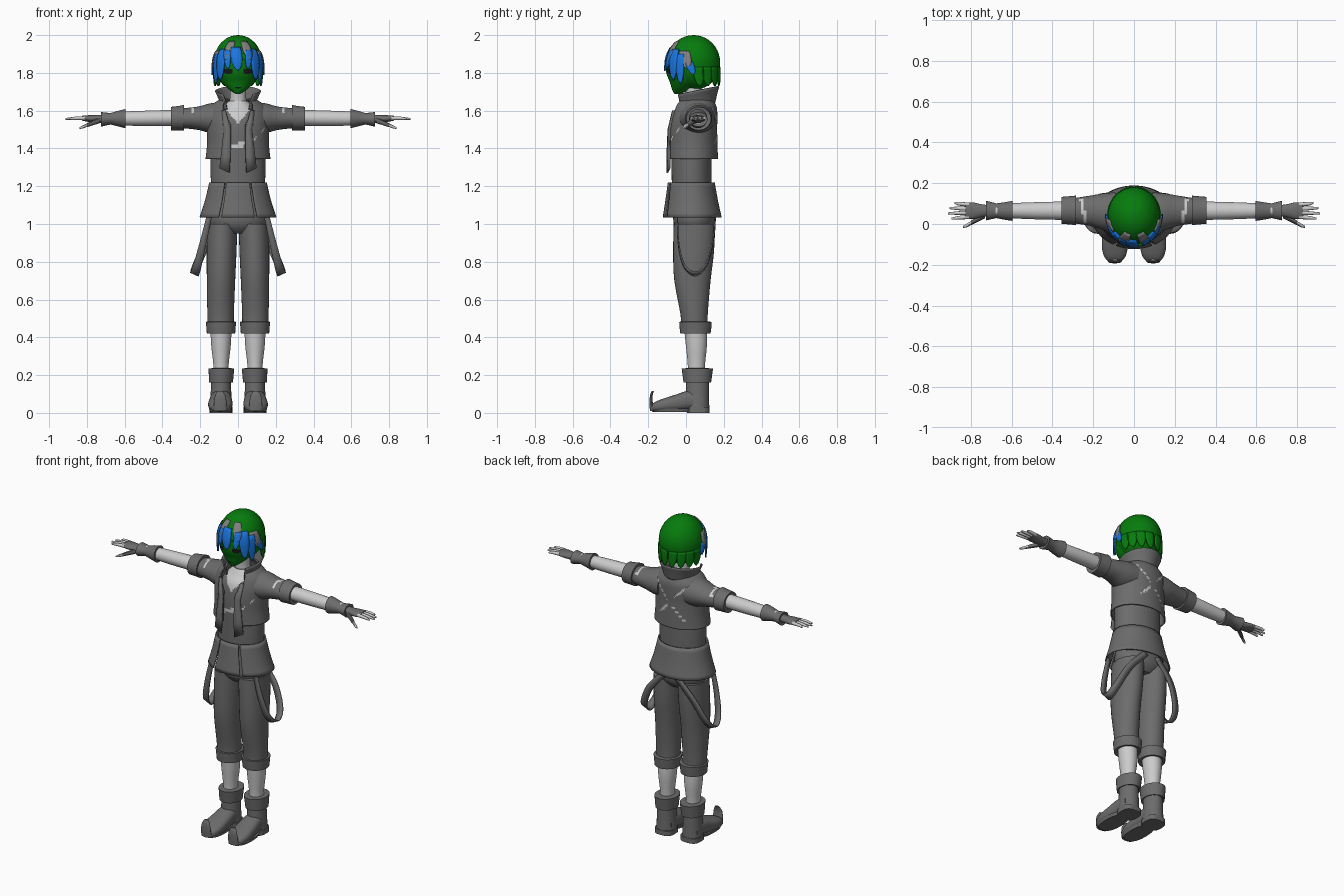
import bpy, bmesh, math
from mathutils import Vector

if "Cube" in bpy.data.objects:
    bpy.data.objects.remove(bpy.data.objects["Cube"])


def material(name, rgb):
    m = bpy.data.materials.new(name)
    m.use_nodes = True
    m.diffuse_color = (*rgb, 1)
    m.node_tree.nodes["Principled BSDF"].inputs["Base Color"].default_value = (*rgb, 1)
    return m


GREY = material("cloth grey", (0.15, 0.15, 0.15))
LIGHT = material("light grey", (0.6, 0.6, 0.6))
GREEN = material("green", (0.002, 0.2, 0.004))
BLUE = material("blue", (0.01, 0.18, 0.75))
DARK = material("eye black", (0.01, 0.01, 0.01))
PATCH = material("hair grey", (0.22, 0.22, 0.22))
parts = []


def refine(rows, steps):
    """Smooth interpolation through a list of number tuples."""
    out = []
    for i in range(len(rows) - 1):
        a, b, c, d = (rows[min(max(i + k, 0), len(rows) - 1)] for k in (-1, 0, 1, 2))
        for s in range(steps):
            t = s / steps
            out.append(tuple(q + t / 2 * (r - p + t * (2 * p - 5 * q + 4 * r - e + t * (3 * (q - r) + e - p)))
                             for p, q, r, e in zip(a, b, c, d)))
    return out + [rows[-1]]


def sheet(name, mats, rows, wrap=False, caps=False, thick=0, mirror=False, rule=None):
    """Grid surface through rows of points."""
    bm = bmesh.new()
    grid = [[bm.verts.new(p) for p in row] for row in rows]
    n = len(grid[0])
    for r, s in zip(grid, grid[1:]):
        for j in range(n if wrap else n - 1):
            k = (j + 1) % n
            bm.faces.new((r[j], r[k], s[k], s[j]))
    if caps:
        bm.faces.new(grid[0])
        bm.faces.new(grid[-1])
    bmesh.ops.recalc_face_normals(bm, faces=bm.faces)
    if rule:
        for f in bm.faces:
            f.material_index = rule(f.calc_center_median())
    me = bpy.data.meshes.new(name)
    bm.to_mesh(me)
    bm.free()
    for m in mats if isinstance(mats, list) else [mats]:
        me.materials.append(m)
    ob = bpy.data.objects.new(name, me)
    bpy.context.collection.objects.link(ob)
    if thick:
        mod = ob.modifiers.new("thickness", 'SOLIDIFY')
        mod.thickness, mod.offset = thick, 0
    if mirror:
        ob.modifiers.new("mirror", 'MIRROR')
    parts.append(ob)
    return ob


def loft(name, mats, rings, axis='z', segs=32, arc=None, steps=3, power=2, tilt=0, caps=True, **kw):
    """Rings are (position, centre a, centre b, radius a, radius b) along an axis."""
    rows = []
    for t, a, b, ra, rb in refine(rings, steps):
        lo, hi = arc(t) if arc else (0, 360)
        row = []
        for j in range(segs + 1 if arc else segs):
            w = math.radians(lo + (hi - lo) * j / segs)
            c, s = (math.copysign(abs(v) ** (2 / power), v) for v in (math.cos(w), math.sin(w)))
            u, v = a + ra * c, b + rb * s
            row.append({'z': (u, v, t + tilt * (v - b)), 'x': (t, u, v), 'y': (u, t, v)}[axis])
        rows.append(row)
    return sheet(name, mats, rows, wrap=not arc, caps=caps and not arc, **kw)


def tube(name, mat, points, **kw):
    """Round tapered limb along x; points are (x, y, z, radius)."""
    return loft(name, mat, [(x, y, z, r, r) for x, y, z, r in points], 'x', 10, mirror=True, **kw)


# Head: skull of hair, face with painted eyes and mouth
def face_rule(p):
    if p.y < 0 and ((abs(p.x) - .052) / .026) ** 2 + ((p.z - 1.81) / .016) ** 2 < 1:
        return 1
    return int(p.y < 0 and abs(p.x) < .014 and abs(p.z - 1.722) < .0035)


skull = [(1.855 - .145 * math.cos(math.pi * i / 20), 0, .04,
          .128 * math.sin(math.pi * i / 20) + .0005, .14 * math.sin(math.pi * i / 20) + .0005) for i in range(21)]
loft("hair_cap", GREEN, skull, steps=1, segs=40)
loft("face", [GREEN, DARK], [(1.688, 0, -.047, .012, .014), (1.71, 0, -.028, .045, .045),
     (1.75, 0, -.005, .086, .08), (1.8, 0, 0, .108, .104), (1.87, 0, .005, .115, .115)],
     segs=96, steps=10, rule=face_rule)


# Hair locks: tapered strips that hang over the skull
def lock(name, mat, a0, z0, a1, z1, width, lift=1.05):
    rows = []
    for i in range(9):
        t = i / 8
        z = z0 + (z1 - z0) * t
        r = math.sqrt(max(.05, 1 - (max(z - 1.85, (1.85 - z) * .45) / .15) ** 2)) * (lift + .04 * t)
        w = width * (.75 + t) * (1 - t) ** .7 + .3
        row = []
        for k in (-1, -.5, 0, .5, 1):
            g = math.radians(a0 + (a1 - a0) * t + w * k)
            row.append((.128 * r * math.sin(g), .04 - .14 * r * math.cos(g), z))
        rows.append(row)
    sheet(name, mat, rows, thick=.008)


lock("fringe_centre", BLUE, -6, 1.935, 0, 1.81, 16)
for side, word in ((1, "left"), (-1, "right")):
    for i, (a0, z0, a1, z1, w) in enumerate(((27, 1.92, 22, 1.82, 9), (42, 1.925, 44, 1.76, 14),
                                             (60, 1.90, 62, 1.74, 11), (80, 1.86, 90, 1.79, 10))):
        lock(f"fringe_{word}_{i}", BLUE, side * a0, z0, side * a1, z1, w)
    for i, (a0, z0, a1, z1, w) in enumerate(((22, 1.965, 28, 1.87, 15), (68, 1.915, 78, 1.82, 16))):
        lock(f"grey_lock_{word}_{i}", PATCH, side * a0, z0, side * a1, z1, w, 1.03)
    for i, a in enumerate((100, 120, 142, 165)):
        lock(f"nape_lock_{word}_{i}", GREEN, side * a, 1.83, side * (a + 4), 1.73, 14, 1.0)

# Neck and shirt with a bare V at the chest and a pale slash
loft("neck", LIGHT, [(1.58, 0, .045, .055, .055), (1.65, 0, .045, .044, .045), (1.75, 0, .035, .044, .045)])


def shirt_rule(p):
    bare = p.z > 1.53 + abs(p.x) * 1.2
    slash = -.05 < p.x < .08 and abs(p.z - 1.415 - .25 * p.x) < .012
    return int(p.y < .04 and (bare or slash))


loft("shirt", [GREY, LIGHT], [(1.19, 0, .03, .143, .105), (1.32, 0, .03, .145, .106), (1.48, 0, .03, .14, .105),
     (1.57, 0, .04, .125, .1), (1.62, 0, .045, .08, .07), (1.65, 0, .045, .05, .05)],
     segs=96, steps=10, rule=shirt_rule)


# Open jacket with pale scratches crossing the back
def jacket_rule(p):
    cross = abs(abs(p.x) - abs(p.z - 1.5) * .9) < .008 and .015 < abs(p.x) < .1
    back = p.y > .08 and cross and math.sin(p.x * 130 + p.z * 170) > -.2
    front = p.y < 0 and .05 < p.x < .15 and abs(p.z - 1.42 - (p.x - .06) * 1.1) < .006
    return int(back or front and math.sin(p.x * 160) > 0)


def front_gap(z):
    g = 14 + max(0, z - 1.53) * 220
    return g - 90, 270 - g


loft("jacket_body", [GREY, LIGHT], [(1.345, 0, .035, .168, .13), (1.42, 0, .035, .16, .128), (1.5, 0, .035, .16, .126),
     (1.56, 0, .04, .163, .122), (1.61, 0, .045, .15, .115), (1.64, 0, .045, .12, .105), (1.66, 0, .05, .085, .09)],
     segs=128, steps=7, arc=front_gap, thick=.008, rule=jacket_rule)
sheet("jacket_lapel", GREY, [[(.065, -.07, 1.6), (.085, -.062, 1.6)], [(.04, -.094, 1.5), (.075, -.084, 1.5)],
      [(.04, -.1, 1.36), (.09, -.086, 1.36)], [(.045, -.1, 1.27), (.098, -.086, 1.295)]], thick=.008, mirror=True)
loft("collar", GREY, [(1.62, 0, .05, .088, .1), (1.66, 0, .05, .098, .11), (1.705, 0, .05, .118, .122)],
     arc=lambda z: (-48, 228), tilt=.2, thick=.008)

# Sleeves, cuffs, arms
loft("sleeve", [GREY, LIGHT], [(.09, .055, 1.56, .1, .085), (.15, .06, 1.56, .09, .078), (.21, .065, 1.56, .075, .062),
     (.28, .065, 1.56, .064, .054), (.31, .065, 1.56, .062, .054)], 'x', segs=48, steps=6, mirror=True,
     rule=lambda p: int(p.z > 1.59 and abs(p.x - .235 - p.y * .2) < .008))
loft("sleeve_cuff", GREY, [(.285, .067, 1.562, .072, .068), (.32, .067, 1.56, .069, .064),
     (.355, .067, 1.558, .066, .062), (.35, .067, 1.558, .05, .045)], 'x', steps=1, mirror=True)
loft("arm", LIGHT, [(.3, .065, 1.563, .045, .042), (.45, .065, 1.56, .043, .041), (.62, .065, 1.558, .036, .036),
     (.72, .065, 1.557, .028, .025)], 'x', mirror=True)

# Gloves with flared wrist, hand and fingers
loft("glove_cuff", GREY, [(.595, .064, 1.558, .049, .051), (.64, .064, 1.558, .042, .04), (.675, .065, 1.557, .036, .03),
     (.725, .066, 1.554, .048, .039), (.72, .066, 1.554, .03, .025)], 'x', steps=1, mirror=True)
loft("palm", GREY, [(.7, .065, 1.556, .026, .022), (.75, .065, 1.556, .032, .021), (.79, .065, 1.558, .041, .018),
     (.825, .065, 1.56, .04, .013)], 'x', mirror=True)
for i, (finger, tip) in enumerate((("index", .895), ("middle", .912), ("ring", .905), ("little", .88))):
    y = .035 + .02 * i
    tube(f"{finger}_finger", LIGHT, [(.81, y, 1.56, .0105), (.86, y + (i - 1.5) * .003, 1.56, .009),
         (tip, y + (i - 1.5) * .006, 1.556, .005)])
tube("thumb_glove", GREY, [(.73, .045, 1.55, .016), (.77, .022, 1.535, .014), (.8, .005, 1.523, .011)])
tube("thumb", LIGHT, [(.795, .007, 1.525, .01), (.82, -.007, 1.515, .009), (.838, -.014, 1.508, .005)])

# Flared shirt hem with front slits
hem = [(1.22, 0, .028, .148, .12), (1.12, 0, .03, .172, .136), (1.035, 0, .033, .2, .152)]
loft("hem_front", GREY, hem, arc=lambda z: (-116 - (1.03 - z) * 10, -64 + (1.03 - z) * 10), thick=.008)
loft("hem_back", GREY, hem, segs=64, arc=lambda z: (-62 + (1.22 - z) * 14, 242 - (1.22 - z) * 14), thick=.008)

# Trousers with rolled cuffs, then bare shins
loft("hips", GREY, [(.95, 0, .045, .08, .07), (1.0, 0, .045, .155, .11), (1.1, 0, .045, .15, .11), (1.2, 0, .035, .14, .1)])
loft("trouser_leg", GREY, [(.44, .09, .045, .068, .07), (.52, .092, .043, .07, .072), (.7, .09, .034, .075, .096),
     (.85, .087, .04, .079, .108), (1.0, .083, .045, .08, .11)], mirror=True)
loft("trouser_cuff", GREY, [(.425, .09, .05, .055, .06), (.42, .09, .05, .075, .08), (.45, .09, .05, .077, .084),
     (.482, .09, .05, .081, .086), (.484, .09, .05, .06, .065)], steps=1, mirror=True)
loft("shin", LIGHT, [(.18, .09, .055, .04, .044), (.26, .09, .055, .041, .046), (.36, .09, .055, .052, .056),
     (.45, .09, .05, .056, .06)], mirror=True)

# Boots with turned-down cuff, heel and upturned toe
loft("boot_cuff", GREY, [(.165, .09, .06, .055, .065), (.16, .09, .06, .063, .073), (.235, .088, .06, .068, .083),
     (.237, .088, .06, .045, .052)], steps=1, mirror=True)
loft("boot_shaft", GREY, [(.015, .09, .06, .06, .064), (.08, .09, .06, .056, .062), (.2, .09, .06, .05, .06)], mirror=True)
loft("boot_foot", GREY, [(.09, .09, .06, .052, .045), (.02, .09, .067, .056, .052), (-.05, .092, .053, .062, .045),
     (-.11, .094, .043, .064, .036), (-.16, .094, .033, .052, .027), (-.185, .094, .026, .03, .016)],
     'y', power=2.6, mirror=True)
loft("boot_sole", GREY, [(.004, .093, -.07, .055, .105), (.022, .093, -.07, .06, .118)], power=2.5, steps=1, mirror=True)
loft("boot_heel", GREY, [(0, .09, .065, .06, .06), (.03, .09, .065, .06, .06)], power=3, steps=1, mirror=True)
loft("boot_toe_curl", GREY, [(.01, .094, -.175, .036, .016), (.05, .094, -.184, .034, .009),
     (.09, .094, -.184, .028, .007), (.115, .094, -.176, .014, .006)], mirror=True)

# Hanging hip straps
strap = refine([(.15, -.045, 1.05, .012), (.185, -.04, .9, .016), (.215, -.01, .78, .02), (.23, .05, .735, .022),
                (.215, .11, .79, .02), (.15, .145, .92, .018), (.04, .155, 1.04, .016)], 6)
sheet("hip_strap", GREY, [[(x - w, y, z - .01), (x + w, y, z + .01)] for x, y, z, w in strap], thick=.007, mirror=True)

# Smooth shading with crisp edges
bpy.ops.object.select_all(action='DESELECT')
for ob in parts:
    ob.select_set(True)
bpy.context.view_layer.objects.active = parts[0]
bpy.ops.object.shade_smooth_by_angle(angle=math.radians(40))
